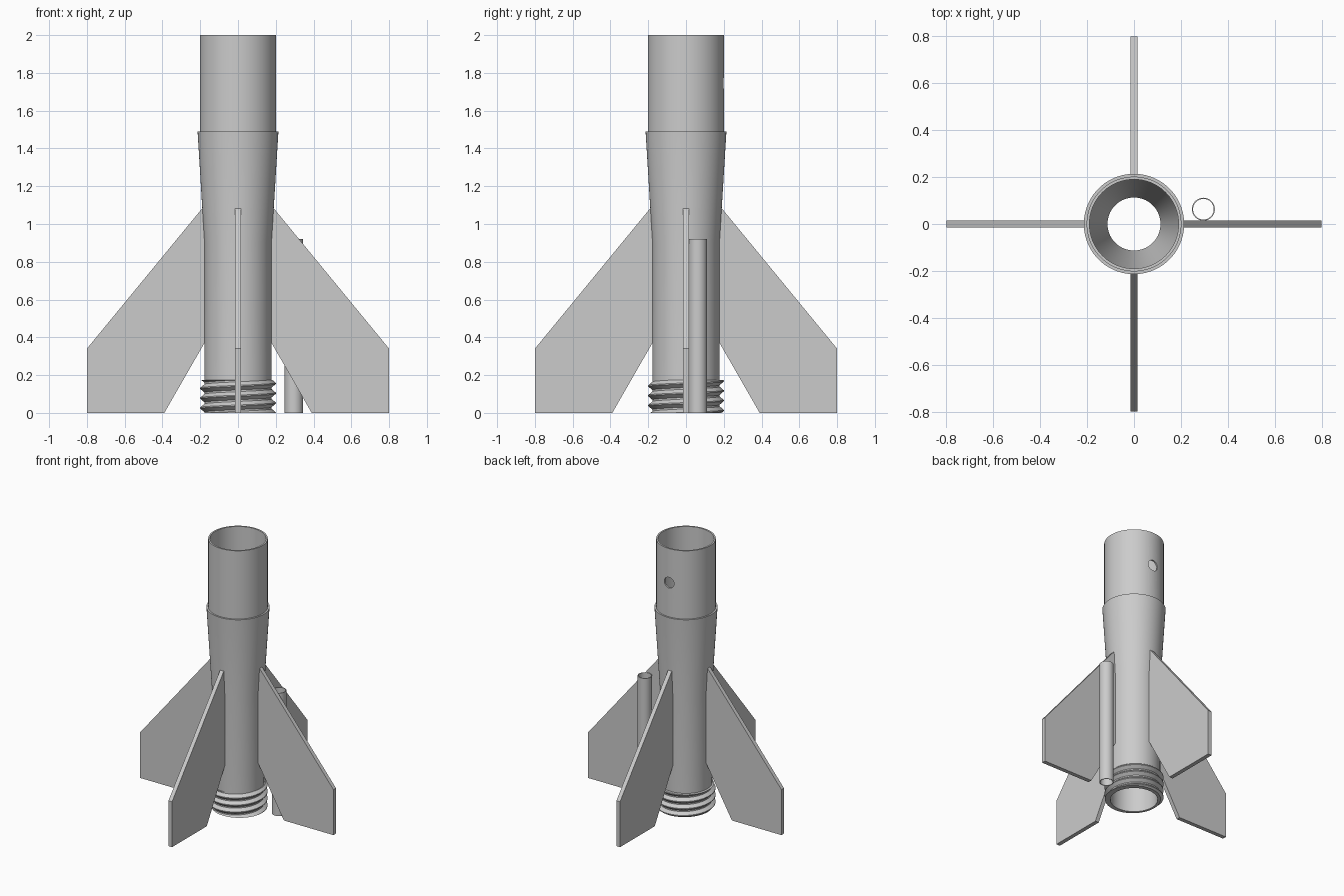
import bpy
import bmesh
from math import cos, sin, pi, radians
from mathutils import Matrix

if "Cube" in bpy.data.objects:
    bpy.data.objects.remove(bpy.data.objects["Cube"])

grey = bpy.data.materials.new("plain grey")
grey.use_nodes = True
GREY = (0.6, 0.6, 0.6, 1)
grey.diffuse_color = GREY
grey.node_tree.nodes["Principled BSDF"].inputs["Base Color"].default_value = GREY


def finish(name, bm, smooth=True):
    """Turn a bmesh into a named grey object."""
    bmesh.ops.recalc_face_normals(bm, faces=bm.faces)
    mesh = bpy.data.meshes.new(name)
    bm.to_mesh(mesh)
    bm.free()
    mesh.materials.append(grey)
    ob = bpy.data.objects.new(name, mesh)
    bpy.context.collection.objects.link(ob)
    if smooth:
        shade(ob)
    return ob


def shade(ob):
    bpy.ops.object.select_all(action='DESELECT')
    ob.select_set(True)
    bpy.context.view_layer.objects.active = ob
    bpy.ops.object.shade_smooth_by_angle(angle=radians(25))


def lathe(name, profile, segments=96, centre=(0, 0)):
    """Revolve a closed (radius, height) outline about a vertical axis."""
    bm = bmesh.new()
    rings = []
    for i in range(segments):
        a = 2 * pi * i / segments
        rings.append([bm.verts.new((centre[0] + r * cos(a), centre[1] + r * sin(a), z))
                      for r, z in profile])
    n = len(profile)
    for i in range(segments):
        here, there = rings[i], rings[(i + 1) % segments]
        for j in range(n):
            k = (j + 1) % n
            bm.faces.new((here[j], there[j], there[k], here[k]))
    return finish(name, bm)


# Lower body: motor tube, flared shoulder and inner funnel
lathe("body_shell", [(0.16, 0), (0.178, 0), (0.178, 0.9), (0.214, 1.49),
                     (0.19, 1.49), (0.113, 0.92), (0.16, 0.9)])

# Upper tube with a round hole through its back wall
tube = lathe("upper_tube", [(0.19, 1.48), (0.202, 1.48), (0.202, 2), (0.19, 2)])
bm = bmesh.new()
bmesh.ops.create_cone(bm, cap_ends=True, segments=32, radius1=0.04, radius2=0.04, depth=0.2,
                      matrix=Matrix.Translation((0, 0.2, 1.745)) @ Matrix.Rotation(pi / 2, 4, 'X'))
cutter = finish("hole_cutter", bm, smooth=False)
cutter.hide_render = True
cut = tube.modifiers.new("hole", 'BOOLEAN')
cut.operation = 'DIFFERENCE'
cut.solver = 'EXACT'
cut.object = cutter
bpy.ops.object.select_all(action='DESELECT')
bpy.context.view_layer.objects.active = tube
tube.select_set(True)
bpy.ops.object.modifier_apply(modifier="hole")
bpy.data.objects.remove(cutter)
shade(tube)

# Screw thread: a swept wedge trimmed flat at both ends
ROOT, CREST, PITCH, TOP, STEPS = 0.174, 0.2, 0.052, 0.175, 72
bm = bmesh.new()
previous = None
for i in range(STEPS * 6 + 1):
    a = 2 * pi * i / STEPS
    z = PITCH * (i / STEPS - 1)
    section = [bm.verts.new((r * cos(a), r * sin(a), z + dz)) for r, dz in
               ((ROOT, -PITCH * 0.48), (CREST, -0.003), (CREST, 0.003), (ROOT, PITCH * 0.48))]
    if previous:
        for j in range(4):
            k = (j + 1) % 4
            bm.faces.new((previous[j], section[j], section[k], previous[k]))
    previous = section
for height, up in ((0, -1), (TOP, 1)):
    result = bmesh.ops.bisect_plane(bm, geom=bm.verts[:] + bm.edges[:] + bm.faces[:],
                                    plane_co=(0, 0, height), plane_no=(0, 0, up),
                                    clear_outer=True)
    rim = [g for g in result["geom_cut"] if isinstance(g, bmesh.types.BMEdge)]
    bmesh.ops.holes_fill(bm, edges=rim, sides=0)
finish("screw_thread", bm)

# Four flat fins
FIN = [(0.172, 0.38), (0.39, 0), (0.8, 0), (0.8, 0.34), (0.2, 1.07), (0.172, 1.1)]
for quarter, side in enumerate(("left", "back", "right", "front")):
    bm = bmesh.new()
    face = bm.faces.new([bm.verts.new((x, -0.015, z)) for x, z in FIN])
    extruded = bmesh.ops.extrude_face_region(bm, geom=[face])["geom"]
    bmesh.ops.translate(bm, vec=(0, 0.03, 0),
                        verts=[g for g in extruded if isinstance(g, bmesh.types.BMVert)])
    bmesh.ops.rotate(bm, verts=bm.verts, matrix=Matrix.Rotation(quarter * pi / 2, 3, 'Z'))
    finish(side + "_fin", bm, smooth=False)

# Thin guide tube resting against the left fin
lathe("guide_tube", [(0.044, 0), (0.049, 0), (0.049, 0.92), (0.044, 0.92)],
      segments=40, centre=(0.296, 0.063))
